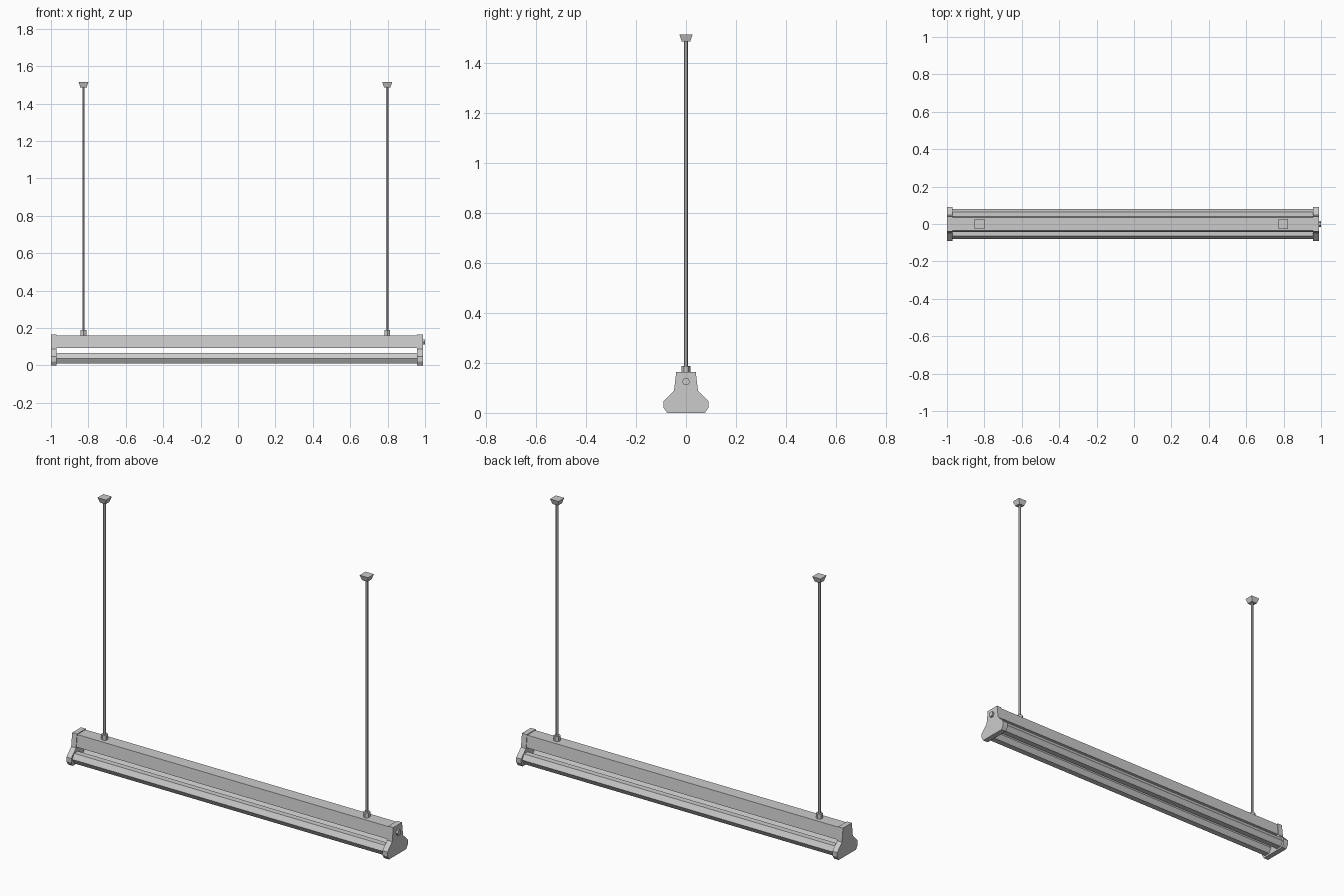
import bpy, bmesh, math
from mathutils import Matrix

cube = bpy.data.objects.get("Cube")
if cube:
    bpy.data.objects.remove(cube, do_unlink=True)

grey = bpy.data.materials.new("light grey")
grey.use_nodes = True
colour = (0.6, 0.6, 0.6, 1)
grey.diffuse_color = colour
grey.node_tree.nodes["Principled BSDF"].inputs["Base Color"].default_value = colour


def finish(name, bm):
    bmesh.ops.recalc_face_normals(bm, faces=bm.faces)
    mesh = bpy.data.meshes.new(name)
    bm.to_mesh(mesh)
    bm.free()
    mesh.materials.append(grey)
    obj = bpy.data.objects.new(name, mesh)
    bpy.context.collection.objects.link(obj)
    return obj


def extrude_x(name, half_profile, x0, x1):
    """Mirror a (y, z) half profile and extrude it along x."""
    outline = half_profile + [(-y, z) for y, z in reversed(half_profile)]
    bm = bmesh.new()
    face = bm.faces.new([bm.verts.new((x0, y, z)) for y, z in outline])
    side = bmesh.ops.extrude_face_region(bm, geom=[face])
    verts = [v for v in side["geom"] if isinstance(v, bmesh.types.BMVert)]
    bmesh.ops.translate(bm, verts=verts, vec=(x1 - x0, 0, 0))
    return finish(name, bm)


def prism(name, centre, length, r0, r1, sides, axis="Z", turn=0.0):
    """Capped prism or frustum, r0 at the low end and r1 at the high end."""
    matrix = Matrix.Translation(centre)
    if axis == "X":
        matrix = matrix @ Matrix.Rotation(math.pi / 2, 4, "Y")
    matrix = matrix @ Matrix.Rotation(turn, 4, "Z")
    bm = bmesh.new()
    bmesh.ops.create_cone(bm, cap_ends=True, segments=sides, radius1=r0,
                          radius2=r1, depth=length, matrix=matrix)
    return finish(name, bm)


# Housing and shaped end caps
extrude_x("housing", [(0.036, 0.16), (0.044, 0.093)], -0.97, 0.96)
cap = [(0.039, 0.164), (0.048, 0.089), (0.09, 0.047), (0.09, 0.022), (0.076, 0)]
extrude_x("right_end_cap", cap, -1.0, -0.97)
extrude_x("left_end_cap", cap, 0.958, 0.989)
prism("end_knob", (0.993, 0, 0.125), 0.014, 0.016, 0.016, 6, "X")

# Six-sided lamp tubes with a ridge on top
for name, y in (("front_tube", -0.048), ("back_tube", 0.049)):
    prism(name, (-0.005, y, 0.0375), 1.94, 0.0325, 0.0325, 6, "X")

# Hanging rods with collars and square ceiling mounts
for side, x in (("right", -0.826), ("left", 0.798)):
    prism(side + "_collar", (x, 0, 0.173), 0.03, 0.018, 0.018, 6)
    prism(side + "_rod", (x, 0, 0.835), 1.32, 0.0075, 0.0075, 6)
    root2 = math.sqrt(2)
    prism(side + "_ceiling_mount", (x, 0, 1.5), 0.029,
          0.017 * root2, 0.026 * root2, 4, turn=math.pi / 4)
